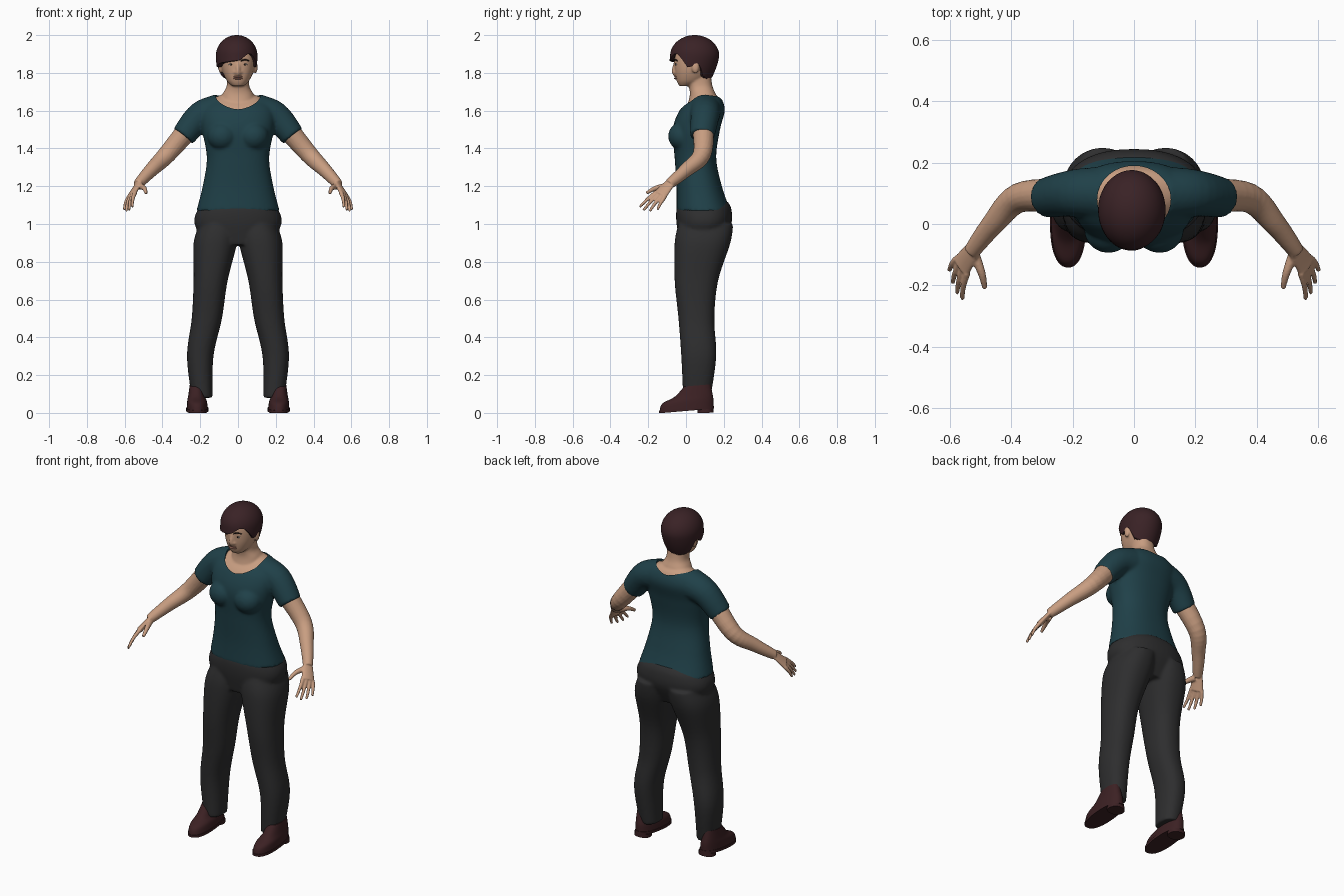
import bpy, bmesh, math
from mathutils import Vector, Matrix

cube = bpy.data.objects.get("Cube")
if cube:
    bpy.data.objects.remove(cube, do_unlink=True)

SIDES = {"left": 1, "right": -1}


def material(name, *colour):
    made = bpy.data.materials.new(name)
    made.use_nodes = True
    made.diffuse_color = (*colour, 1)
    shader = made.node_tree.nodes["Principled BSDF"]
    shader.inputs["Base Color"].default_value = (*colour, 1)
    shader.inputs["Roughness"].default_value = .8
    return made


skin = material("skin", .58, .34, .22)
lip_pink = material("lip_pink", .42, .19, .14)
teal_cloth = material("teal_cloth", .014, .052, .066)
charcoal_cloth = material("charcoal_cloth", .027, .027, .028)
dark_hair = material("dark_hair", .042, .016, .019)
maroon_leather = material("maroon_leather", .045, .015, .017)
eye_white = material("eye_white", .6, .55, .5)
dark_brown = material("dark_brown", .02, .012, .01)


def spline(rows, steps=6):
    """Catmull-Rom resampling of rows of numbers."""
    last = len(rows) - 1
    result = []
    for index in range(last):
        around = [rows[max(0, min(index + shift, last))] for shift in (-1, 0, 1, 2)]
        for step in range(steps):
            t = step / steps
            result.append([q + t / 2 * (r - p + t * (2 * p - 5 * q + 4 * r - s + t * (3 * (q - r) + s - p)))
                           for p, q, r, s in zip(*around)])
    return result + [list(rows[last])]


def loft(bm, rings):
    loops = [[bm.verts.new(point) for point in ring] for ring in rings]
    for lower, upper in zip(loops, loops[1:]):
        for i in range(len(lower)):
            bm.faces.new((lower[i - 1], lower[i], upper[i], upper[i - 1]))
    bm.faces.new(loops[0])
    bm.faces.new(loops[-1])


def oval_point(row, angle, power):
    """Point on a level oval: height, half width, front, back, optional sideways offset."""
    z, half, front, back, *offset = row
    x, y = (math.copysign(abs(part) ** (2 / power), part) for part in (math.cos(angle), math.sin(angle)))
    return Vector((sum(offset) + half * x, (front + back + (back - front) * y) / 2, z))


def column(bm, rows, side=1, power=2.3, count=48):
    mirror = Matrix.Diagonal((side, 1, 1))
    loft(bm, [[mirror @ oval_point(row, math.tau * i / count, power) for i in range(count)]
              for row in spline(rows)])


def tube(bm, path, start, end, side=1, normal=(0, 0, 1), flat=1, count=20):
    """Tube along a path whose radius runs evenly from start to end."""
    points = [Vector(row) for row in spline(path)]
    mirror = Matrix.Diagonal((side, 1, 1))
    rings = []
    for i, point in enumerate(points):
        along = (points[min(i + 1, len(points) - 1)] - points[max(i - 1, 0)]).normalized()
        across = Vector(normal).cross(along).normalized()
        upward = along.cross(across) * flat
        radius = start + (end - start) * i / (len(points) - 1)
        angles = [math.tau * k / count for k in range(count)]
        rings.append([mirror @ (point + radius * (across * math.cos(a) + upward * math.sin(a))) for a in angles])
    loft(bm, rings)


def ball(bm, centre, radii):
    place = Matrix.Translation(centre) @ Matrix.Diagonal((*radii, 1))
    bmesh.ops.create_uvsphere(bm, u_segments=20, v_segments=12, radius=1, matrix=place)


def finish(bm, name, paint, voxel=0, cutter=None):
    """Turn the gathered pieces into one object, fused and softened when a voxel size is given."""
    bmesh.ops.recalc_face_normals(bm, faces=bm.faces)
    mesh = bpy.data.meshes.new(name)
    bm.to_mesh(mesh)
    bm.free()
    mesh.materials.append(paint)
    made = bpy.data.objects.new(name, mesh)
    bpy.context.collection.objects.link(made)
    bpy.ops.object.select_all(action='DESELECT')
    made.select_set(True)
    bpy.context.view_layer.objects.active = made
    if voxel:
        fuse = made.modifiers.new("fuse", 'REMESH')
        fuse.mode, fuse.voxel_size = 'VOXEL', voxel
        soften = made.modifiers.new("soften", 'SMOOTH')
        soften.factor, soften.iterations = .5, 4
    if cutter:
        opening = made.modifiers.new("opening", 'BOOLEAN')
        opening.operation, opening.object, opening.solver = 'DIFFERENCE', cutter, 'EXACT'
    if made.modifiers:
        bpy.ops.object.convert(target='MESH')
    bpy.ops.object.shade_smooth_by_angle(angle=math.radians(50))
    return made


# Shirt: torso, bust and sleeves fused, with a round neck opening
torso = [(1.07, .22, -.05, .235), (1.2, .187, -.05, .19), (1.35, .165, -.06, .16), (1.5, .19, -.07, .18),
         (1.6, .195, -.035, .205), (1.66, .15, .02, .19), (1.69, .08, .06, .16)]
bm = bmesh.new()
column(bm, [(z, .12, -.03, .19) for z in (1.58, 1.9)], power=2)
neck_cutter = finish(bm, "neck_cutter", teal_cloth)
neck_cutter.hide_render = True
bm = bmesh.new()
column(bm, torso)
for side in SIDES.values():
    ball(bm, (side * .083, -.02, 1.465), (.08, .075, .075))
    tube(bm, [(.1, .1, 1.6), (.2, .1, 1.57), (.29, .085, 1.465)], .09, .064, side)
finish(bm, "shirt", teal_cloth, .009, neck_cutter)
bpy.data.objects.remove(neck_cutter, do_unlink=True)

# Trousers: hips and two legs fused
bm = bmesh.new()
column(bm, [(.89, .17, -.03, .19), (1, .23, -.05, .24), (1.08, .21, -.05, .24), (1.12, .15, -.03, .22)])
for side in SIDES.values():
    column(bm, [(1, .1, -.04, .25, .1), (.9, .115, -.06, .235, .12), (.7, .09, -.06, .17, .145),
                (.5, .08, -.04, .15, .165), (.3, .07, -.025, .16, .2), (.08, .055, -.015, .13, .19)], side)
finish(bm, "trousers", charcoal_cloth, .009)

# Head, neck, ears, nose and the upper chest inside the shirt
bm = bmesh.new()
inset = .011
column(bm, [(z, half - inset, front + inset, back - inset) for z, half, front, back in spline(torso) if z > 1.5])
column(bm, [(1.6, .1, 0, .18), (1.68, .085, .02, .16), (1.73, .06, .015, .14), (1.8, .06, 0, .13)])
column(bm, [(1.73, .03, -.035, .02), (1.76, .06, -.05, .09), (1.82, .085, -.06, .14),
            (1.9, .09, -.06, .155), (1.96, .07, -.03, .125), (1.98, .03, .01, .08)])
tube(bm, [(0, -.055, 1.86), (0, -.065, 1.81), (0, -.05, 1.79)], .008, .015, normal=(0, 1, 0))
for side in SIDES.values():
    ball(bm, (side * .092, .05, 1.83), (.012, .02, .033))
    ball(bm, (side * .016, -.055, 1.803), (.008, .01, .008))
finish(bm, "head_and_neck", skin, .006)

# Face details
for label, side in SIDES.items():
    eye = Vector((side * .036, -.045, 1.845))
    bm = bmesh.new()
    ball(bm, eye, (.015, .012, .006))
    finish(bm, label + "_eye", eye_white)
    bm = bmesh.new()
    ball(bm, eye + Vector((0, -.007, 0)), (.006, .007, .006))
    finish(bm, label + "_iris", dark_brown)
    bm = bmesh.new()
    tube(bm, [(.014, -.06, 1.862), (.036, -.058, 1.87), (.058, -.045, 1.864)], .004, .003, side)
    finish(bm, label + "_eyebrow", dark_brown)
bm = bmesh.new()
for z in (1.77, 1.78):
    ball(bm, (0, -.05, z), (.025, .013, .005))
finish(bm, "lips", lip_pink)

# Hair: a domed cap whose lower edge follows an uneven hairline (degrees from front, height)
edge = spline([(0, 1.865), (60, 1.85), (80, 1.83), (100, 1.85), (125, 1.78), (180, 1.755)])
crown, widest = 2.0, 1.89


def hairline(degrees):
    height = min(edge, key=lambda row: abs(row[0] - abs(degrees)))[1]
    sweep = math.sin(math.pi * degrees / 80) ** 2 if 0 < degrees < 80 else 0
    return height + .045 * sweep


def hair_oval(z):
    if z > widest:
        size = math.sqrt(max(0, 1 - ((z - widest) / (crown - widest)) ** 2))
    else:
        size = 1 - ((widest - z) / .28) ** 2
    middle = .046 - .15 * max(0, widest - z)
    return z, .11 * size, middle - .13 * size, middle + .13 * size, -.007


bm = bmesh.new()
levels, around = 20, 90
rings = []
for level in range(1, levels + 1):
    drop = (level / levels) ** 2
    directions = [360 * i / around - 180 for i in range(around)]
    rings.append([oval_point(hair_oval(crown - (crown - hairline(d)) * drop), math.radians(d - 90), 2)
                  for d in directions])
tuck = Matrix.Diagonal((.8, .8, 1))
rings.append([tuck @ point for point in rings[-1]])
loft(bm, rings)
finish(bm, "hair", dark_hair)

# Arms with hands: four fingers fan between the first and last knuckle
wrist = Vector((.53, -.09, 1.21))
first_knuckle, last_knuckle = Vector((.545, -.16, 1.167)), Vector((.58, -.115, 1.14))
first_tip, last_tip = Vector((.56, -.245, 1.09)), Vector((.602, -.152, 1.075))
knuckles = first_knuckle.lerp(last_knuckle, .5)
palm_normal = (knuckles - wrist).cross(last_knuckle - first_knuckle)
for label, side in SIDES.items():
    bm = bmesh.new()
    tube(bm, [(.24, .09, 1.53), (.375, .085, 1.37), (.46, 0, 1.285), wrist], .06, .026, side)
    tube(bm, [wrist.lerp(knuckles, -.2), knuckles], .028, .042, side, palm_normal, .4)
    for finger in range(4):
        share = finger / 3
        base, tip = first_knuckle.lerp(last_knuckle, share), first_tip.lerp(last_tip, share)
        tip = base.lerp(tip, 1 + .2 * math.sin(math.pi * share))
        bend = base.lerp(tip, .5) + Vector((.004, 0, .004))
        tube(bm, [base, bend, tip], .012, .007, side, (1, 0, 0))
    tube(bm, [(.52, -.1, 1.2), (.497, -.16, 1.19), (.486, -.21, 1.163)], .018, .008, side, (1, 0, 0))
    finish(bm, label + "_arm", skin, .0045)

# Shoes: a rounded upper over a sole with a raised heel
for label, side in SIDES.items():
    bm = bmesh.new()
    column(bm, [(.01, .056, -.14, .145, .215), (.05, .052, -.125, .145, .217),
                (.08, .043, -.06, .14, .22), (.13, .036, -.01, .13, .22)], side)
    column(bm, [(z, .059, -.142, .148, .215) for z in (0, .015)], side)
    column(bm, [(z, .048, .06, .145, .215) for z in (-.02, 0)], side)
    for vert in bm.verts:
        vert.co.z = max(0, vert.co.z + .085 * (vert.co.y + .12))
    finish(bm, label + "_shoe", maroon_leather)
